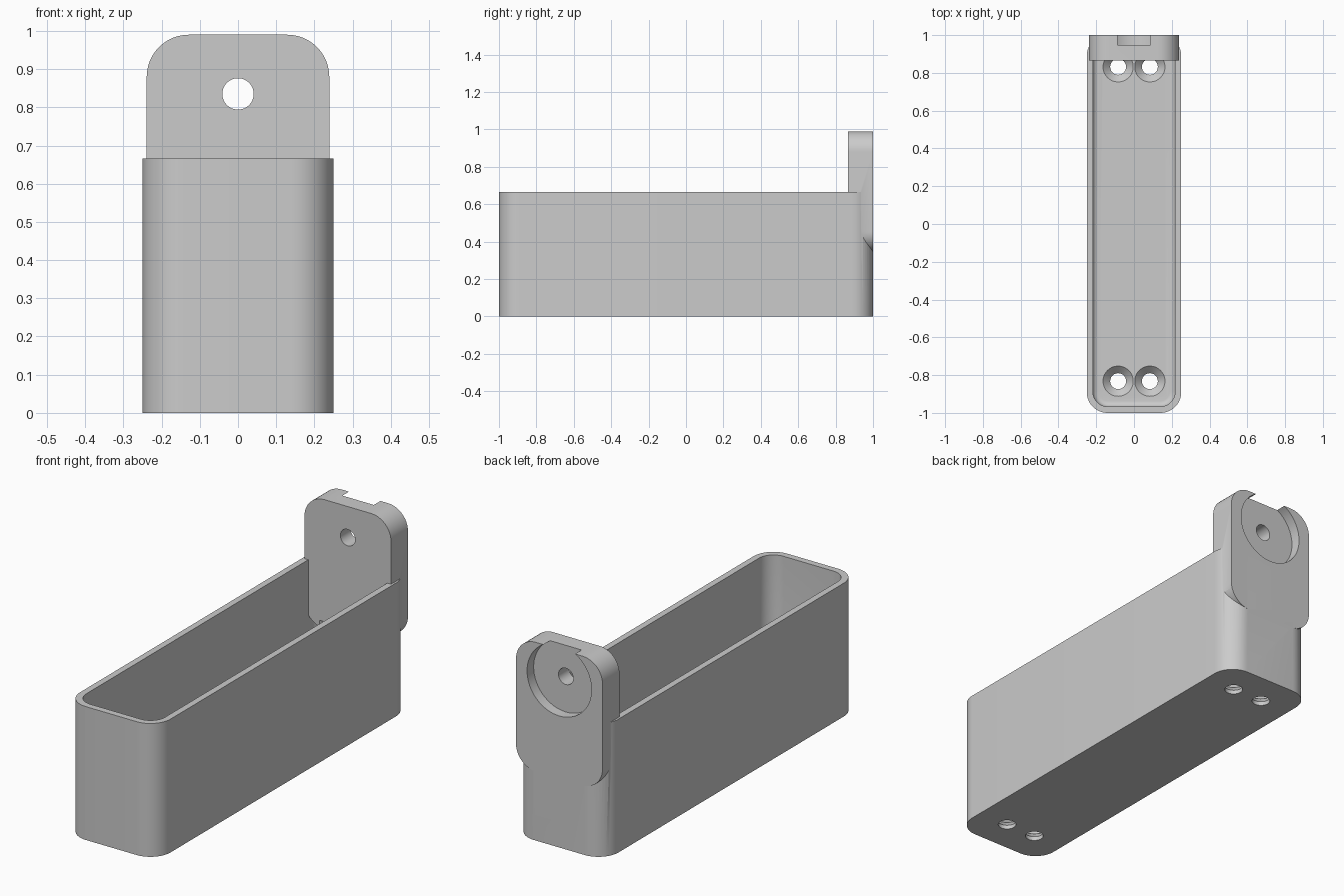
import bpy, bmesh, math

if "Cube" in bpy.data.objects:
    bpy.data.objects.remove(bpy.data.objects["Cube"])

grey = bpy.data.materials.new("light_grey")
grey.diffuse_color = (0.6, 0.6, 0.6, 1)
grey.use_nodes = True
grey.node_tree.nodes["Principled BSDF"].inputs["Base Color"].default_value = grey.diffuse_color


def rounded(hw, hh, r, n=12):
    """Counter-clockwise outline of a rounded rectangle."""
    pts = []
    for k, (sx, sy) in enumerate([(1, 1), (-1, 1), (-1, -1), (1, -1)]):
        for i in range(n + 1):
            a = math.pi / 2 * (k + i / n)
            pts.append((sx * (hw - r) + r * math.cos(a),
                        sy * (hh - r) + r * math.sin(a)))
    return pts


def circle(r, n=48):
    return [(r * math.cos(2 * math.pi * i / n), r * math.sin(2 * math.pi * i / n))
            for i in range(n)]


def loft(name, layers, place=lambda x, y, z: (x, y, z)):
    """Closed solid through stacked outlines given as (height, points)."""
    bm = bmesh.new()
    rings = [[bm.verts.new(place(x, y, z)) for x, y in pts] for z, pts in layers]
    for a, b in zip(rings, rings[1:]):
        for i in range(len(a)):
            j = (i + 1) % len(a)
            bm.faces.new((a[i], a[j], b[j], b[i]))
    bm.faces.new(rings[0][::-1])
    bm.faces.new(rings[-1])
    bmesh.ops.recalc_face_normals(bm, faces=bm.faces)
    me = bpy.data.meshes.new(name)
    bm.to_mesh(me)
    bm.free()
    me.materials.append(grey)
    ob = bpy.data.objects.new(name, me)
    bpy.context.collection.objects.link(ob)
    return ob


def combine(target, tool, operation):
    """Apply a boolean and drop the tool."""
    tool.hide_render = True
    mod = target.modifiers.new(tool.name, 'BOOLEAN')
    mod.operation = operation
    mod.solver = 'EXACT'
    mod.object = tool
    bpy.context.view_layer.objects.active = target
    bpy.ops.object.modifier_apply(modifier=mod.name)
    bpy.data.objects.remove(tool)


# tray body
tray = loft("tray", [(0, rounded(0.25, 1.0, 0.11)), (0.666, rounded(0.25, 1.0, 0.11))])

# deep cavity with a filleted floor edge
FLOOR, F = 0.06, 0.03
layers = []
for i in range(7):
    a = math.pi / 2 * i / 6
    inset = F * (1 - math.sin(a))
    layers.append((FLOOR + F * (1 - math.cos(a)),
                   rounded(0.218 - inset, 0.967 - inset, 0.08 - inset)))
layers.append((0.8, rounded(0.218, 0.967, 0.08)))
combine(tray, loft("cavity", layers), 'DIFFERENCE')

# upright mounting plate at the back
plate = loft("mounting_plate",
             [(0.866, rounded(0.239, 0.3225, 0.11)), (1.0, rounded(0.239, 0.3225, 0.11))],
             lambda x, y, z: (x, z, y + 0.6675))
combine(tray, plate, 'UNION')

# four countersunk screw holes with head clearance
for sx in (-1, 1):
    for sy in (-1, 1):
        hole = loft("screw_hole",
                    [(-0.05, circle(0.042)), (0.02, circle(0.042)),
                     (0.058, circle(0.08)), (0.38, circle(0.08))],
                    lambda x, y, z: (x + sx * 0.084, y + sy * 0.832, z))
        combine(tray, hole, 'DIFFERENCE')

# round pocket open at the plate top, and bolt hole
for name, r, y0, y1 in (("pocket", 0.178, 0.948, 1.1), ("bolt_hole", 0.041, 0.8, 1.1)):
    cut = loft(name, [(y0, circle(r, 64)), (y1, circle(r, 64))],
               lambda x, y, z: (x, z, y + 0.835))
    combine(tray, cut, 'DIFFERENCE')

# smooth curved walls, keep hard edges
bpy.ops.object.select_all(action='DESELECT')
tray.select_set(True)
bpy.context.view_layer.objects.active = tray
bpy.ops.object.shade_smooth_by_angle(angle=math.radians(30))
